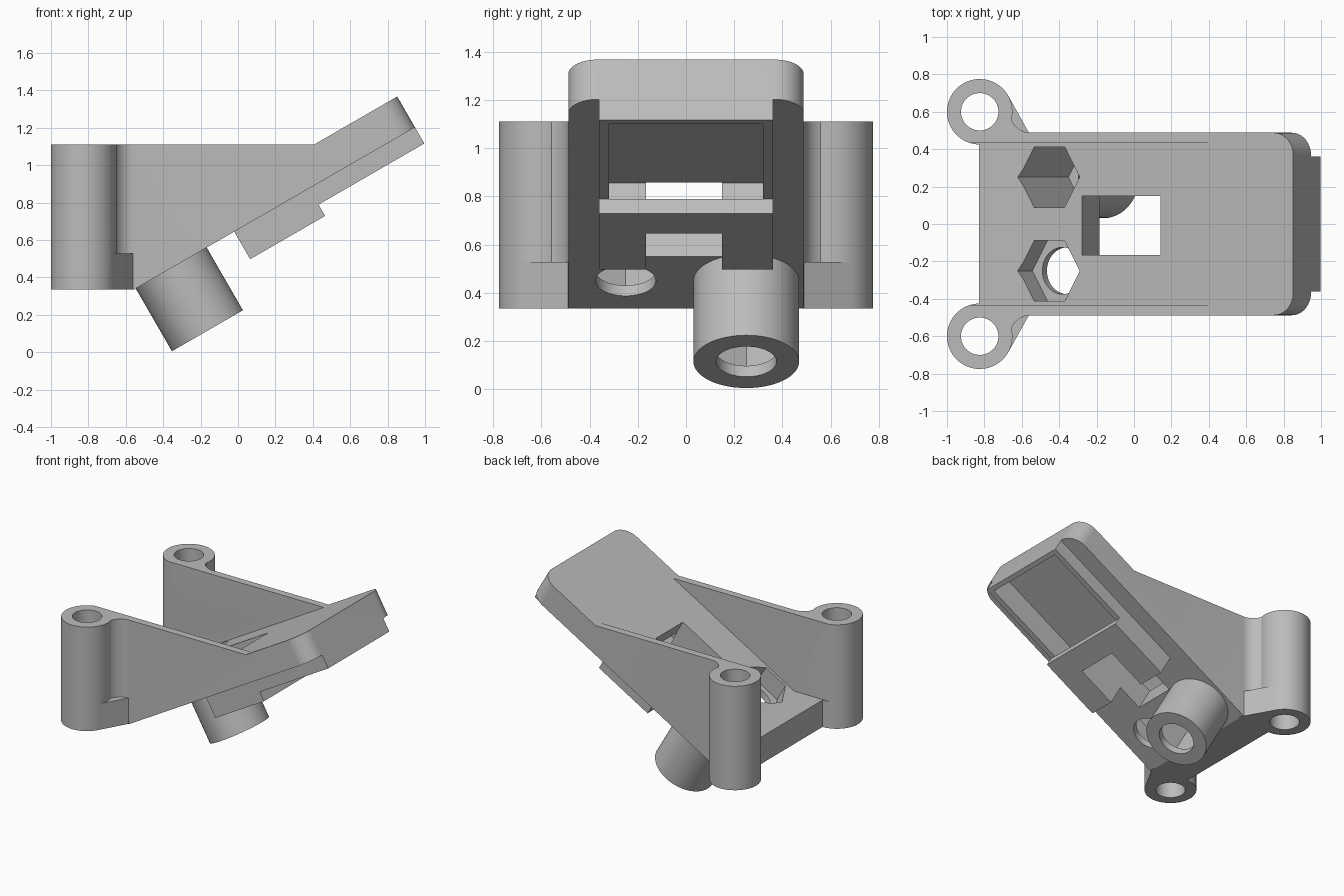
import bpy, bmesh, math

cube = bpy.data.objects.get("Cube")
if cube:
    bpy.data.objects.remove(cube, do_unlink=True)

grey = bpy.data.materials.new("plain_grey")
grey.use_nodes = True
colour = (0.5, 0.5, 0.5, 1)
grey.diffuse_color = colour
grey.node_tree.nodes["Principled BSDF"].inputs["Base Color"].default_value = colour

C, S = math.cos(math.radians(30)), 0.5
X0, Z0 = -0.357, 0.45          # where the nut tube axis meets the plate underside
BASE, TOP, HALF = 0.335, 1.11, 0.488
THICK = 0.19


# Ways to place a 2D outline and its extrusion height in space
def side(x, z, h):
    return (x, h, z)


def plan(x, y, h):
    return (x, y, h)


def tilt_side(u, n, h):
    return (X0 + u * C - n * S, h, Z0 + u * S + n * C)


def tilt_plan(u, y, n):
    return tilt_side(u, n, y)


def prism(name, pts, lo, hi, place):
    bm = bmesh.new()
    a = [bm.verts.new(place(p, q, lo)) for p, q in pts]
    b = [bm.verts.new(place(p, q, hi)) for p, q in pts]
    bm.faces.new(a)
    bm.faces.new(b)
    for i in range(len(pts)):
        j = (i + 1) % len(pts)
        bm.faces.new((a[i], a[j], b[j], b[i]))
    bmesh.ops.recalc_face_normals(bm, faces=bm.faces)
    mesh = bpy.data.meshes.new(name)
    bm.to_mesh(mesh)
    bm.free()
    mesh.materials.append(grey)
    obj = bpy.data.objects.new(name, mesh)
    bpy.context.collection.objects.link(obj)
    return obj


def ring(x, y, r, sides=64):
    return [(x + r * math.cos(2 * math.pi * i / sides),
             y + r * math.sin(2 * math.pi * i / sides)) for i in range(sides)]


def box(a0, a1, b0, b1):
    return [(a0, b0), (a1, b0), (a1, b1), (a0, b1)]


def combine(target, tool, operation):
    mod = target.modifiers.new(tool.name, 'BOOLEAN')
    mod.operation, mod.solver, mod.object = operation, 'EXACT', tool
    bpy.context.view_layer.objects.active = target
    bpy.ops.object.modifier_apply(modifier=mod.name)
    bpy.data.objects.remove(tool, do_unlink=True)


# Body: side profile of sloping plate and walls, tip corners rounded
TIP = 1.505
tip_low, tip_high = tilt_side(TIP, 0, 0), tilt_side(TIP, THICK, 0)
heel = tilt_side((BASE - Z0) / S, 0, 0)
knee_u = (TOP - Z0 - THICK * C) / S
knee = tilt_side(knee_u, THICK, 0)
profile = [(-0.828, BASE), (heel[0], BASE), (tip_low[0], tip_low[2]),
           (tip_high[0], tip_high[2]), (knee[0], TOP), (-0.828, TOP)]
body = prism("bracket_body", profile, -HALF, HALF, side)
bm = bmesh.new()
bm.from_mesh(body.data)
corners = [e for e in bm.edges if all(v.co.x > 0.8 for v in e.verts)
           and abs(e.verts[0].co.y - e.verts[1].co.y) < 0.01]
bmesh.ops.bevel(bm, geom=corners, offset=0.12, segments=12, profile=0.5, affect='EDGES')
bm.to_mesh(body.data)
bm.free()

# Underside rail with a deeper block
rail = [(0.389, 0.05), (0.389, -0.17), (0.852, -0.17), (0.852, -0.1),
        (TIP, -0.1), (TIP, 0.05)]
combine(body, prism("underside_rail", rail, -0.36, 0.36, tilt_side), 'UNION')

# Screw posts with concave fillets above and straight gussets below
for s in (-1, 1):
    post = ring(-0.825, 0.6 * s, 0.175)
    combine(body, prism("post", post, BASE, TOP, plan), 'UNION')
    cx, cy, r = -0.552, 0.6, 0.6 - HALF
    arc = [(cx - r * math.sin(t * math.pi / 20), cy - r * math.cos(t * math.pi / 20))
           for t in range(11)]
    web = [(-0.8, 0.45), (cx, 0.45)] + arc + [(-0.8, 0.6)]
    combine(body, prism("fillet", [(x, y * s) for x, y in web], BASE, TOP, plan), 'UNION')
    gusset = [(-0.8, 0.45), (-0.562, 0.45), (-0.562, HALF), (-0.672, 0.685), (-0.8, 0.65)]
    combine(body, prism("gusset", [(x, y * s) for x, y in gusset], BASE, 0.528, plan), 'UNION')

# Tube for the long nut pocket
combine(body, prism("nut_tube", ring(0, 0.25, 0.219), -0.387, 0.05, tilt_plan), 'UNION')

# Open space between the walls, above a flat shelf and the slope
SHELF = 0.535
shelf_end = tilt_side((SHELF - Z0 - THICK * C) / S, THICK, 0)
space = [(-1.1, SHELF), (shelf_end[0], SHELF), (knee[0], TOP), (knee[0], 1.5), (-1.1, 1.5)]
combine(body, prism("wall_space", space, -0.433, 0.433, side), 'DIFFERENCE')

# Window through plate and block, and the slot opening into it
combine(body, prism("window", box(0.2, 0.685, -0.165, 0.15), -0.3, 0.3, tilt_plan), 'DIFFERENCE')
slot = [(0.68, -0.1), (0.852, -0.1), (0.86, -0.13), (1.472, -0.13),
        (1.472, 0.075), (0.68, 0.075)]
combine(body, prism("slot", slot, -0.32, 0.32, tilt_side), 'DIFFERENCE')

# Hexagonal nut pockets with round screw holes in their floors
for y, floor in ((0.25, -0.335), (-0.25, 0.05)):
    combine(body, prism("nut_pocket", ring(0, y, 0.187, 6), floor, 0.4, tilt_plan), 'DIFFERENCE')
    combine(body, prism("screw_hole", ring(0, y, 0.125), -0.6, floor + 0.05, tilt_plan),
            'DIFFERENCE')

# Post holes
for s in (-1, 1):
    combine(body, prism("post_hole", ring(-0.825, 0.6 * s, 0.1), 0.1, 1.4, plan), 'DIFFERENCE')

bpy.ops.object.select_all(action='DESELECT')
body.select_set(True)
bpy.context.view_layer.objects.active = body
bpy.ops.object.shade_smooth_by_angle(angle=math.radians(25))
